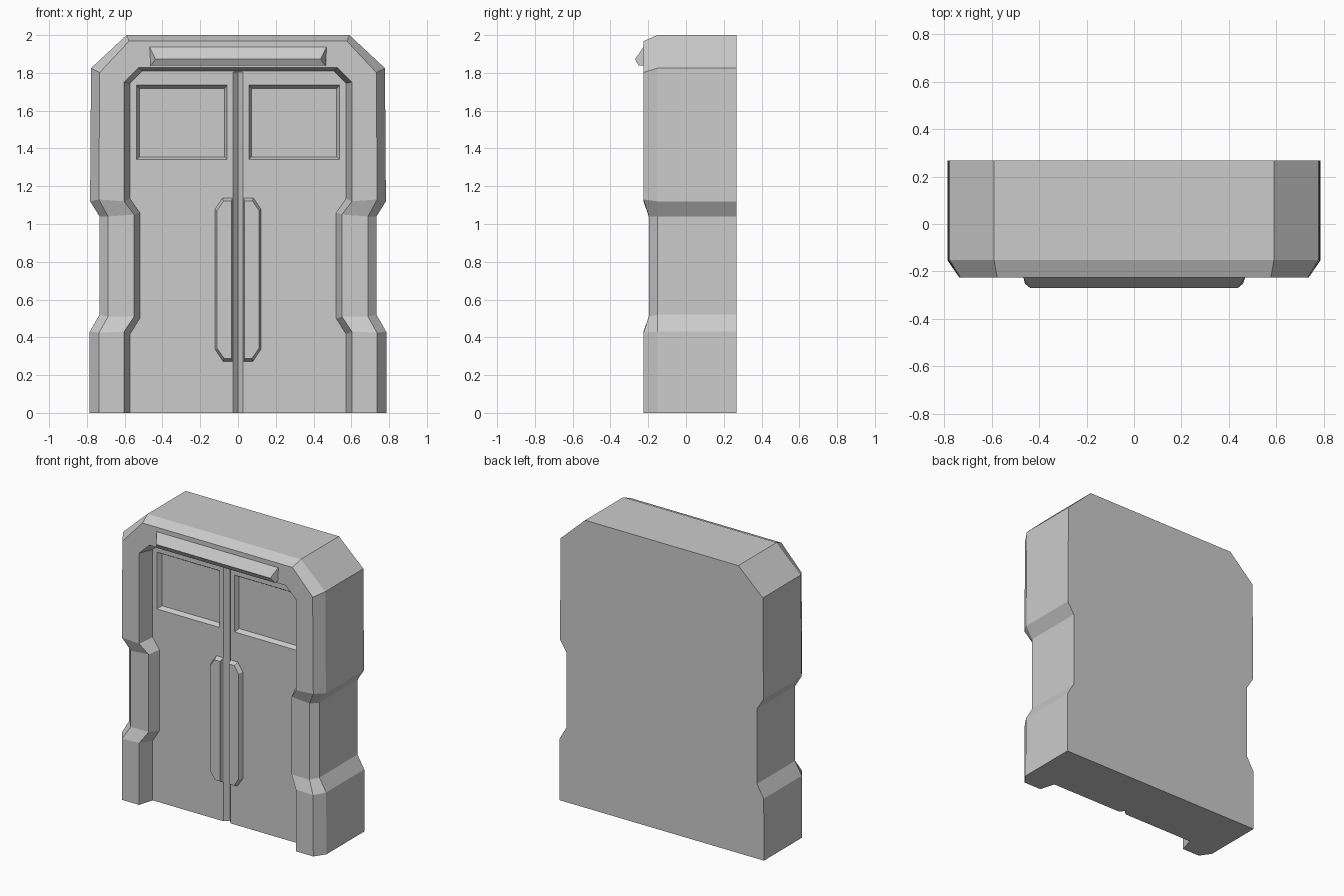
import bpy, bmesh

if "Cube" in bpy.data.objects:
    bpy.data.objects.remove(bpy.data.objects["Cube"])


def loft(name, rings, closed=True):
    """Skin matching rings of points; cap the ends (and the base of open rings)."""
    bm = bmesh.new()
    vr = [[bm.verts.new(p) for p in r] for r in rings]
    n = len(vr[0])
    for a, b in zip(vr, vr[1:]):
        for i in range(n if closed else n - 1):
            j = (i + 1) % n
            bm.faces.new((a[i], a[j], b[j], b[i]))
    bm.faces.new(vr[0])
    bm.faces.new(vr[-1])
    if not closed:
        bm.faces.new([r[0] for r in vr] + [r[-1] for r in reversed(vr)])
    bmesh.ops.recalc_face_normals(bm, faces=bm.faces)
    me = bpy.data.meshes.new(name)
    bm.to_mesh(me)
    bm.free()
    ob = bpy.data.objects.new(name, me)
    bpy.context.collection.objects.link(ob)
    return ob


def arch(half, y, y_waist=None):
    """Mirror a half outline into an open arch; the waist may sit deeper."""
    if y_waist is None:
        y_waist = y
    pts = [(x, y_waist if i in (2, 3) else y, z) for i, (x, z) in enumerate(half)]
    return pts + [(-x, yy, z) for x, yy, z in reversed(pts)]


def cut(target, cutter):
    m = target.modifiers.new("cut", 'BOOLEAN')
    m.operation = 'DIFFERENCE'
    m.solver = 'EXACT'
    m.object = cutter
    bpy.context.view_layer.objects.active = target
    bpy.ops.object.modifier_apply(modifier=m.name)
    bpy.data.objects.remove(cutter)


DOOR = -0.12
FRONT = -0.225

# door frame with waisted posts, chamfered front and recessed door plane
outer = [(.787, 0), (.785, .43), (.733, .52), (.733, 1.04), (.783, 1.12), (.778, 1.825), (.59, 2)]
face = [(.737, 0), (.735, .425), (.688, .51), (.688, 1.04), (.737, 1.13), (.732, 1.802), (.577, 1.968)]
inner = [(.603, 0), (.603, .43), (.55, .51), (.55, 1.05), (.603, 1.12), (.603, 1.752), (.525, 1.828)]
deep = [(.573, 0), (.573, .415), (.52, .50), (.52, 1.06), (.573, 1.135), (.573, 1.745), (.508, 1.81)]
frame = loft("door_frame", [arch(outer, .267), arch(outer, -.152), arch(face, FRONT, -.197),
                            arch(inner, FRONT, -.197), arch(deep, DOOR)], closed=False)

# V groove between the two door leaves
cut(frame, loft("groove_cutter", [[(-.037, DOOR - .01, z), (.037, DOOR - .01, z), (0, DOOR + .03, z)]
                                  for z in (-.1, 1.806)]))

for s, side in ((-1, "left"), (1, "right")):
    # recessed window panel with sloped edges
    def rect(x0, x1, z0, z1, y):
        return [(s * x0, y, z0), (s * x1, y, z0), (s * x1, y, z1), (s * x0, y, z1)]
    cut(frame, loft("window_cutter", [rect(.052, .544, 1.335, 1.741, DOOR - .01),
                                      rect(.072, .522, 1.356, 1.717, DOOR + .03)]))
    # raised handle plate
    base = [(.028, .27), (.08, .27), (.123, .335), (.123, 1.08), (.083, 1.14), (.028, 1.14)]
    top = [(.034, .287), (.073, .287), (.11, .342), (.11, 1.073), (.076, 1.122), (.034, 1.122)]
    loft(side + "_handle_plate", [[(s * x, y, z) for x, z in p]
                                  for p, y in ((base, DOOR + .005), (top, DOOR - .03))])

# canopy strip above the doors, tapering to its ridge at both ends
canopy = [(.468, -.215, 1.937), (.468, FRONT, 1.937), (.437, -.27, 1.873),
          (.46, -.252, 1.84), (.468, -.215, 1.84)]
loft("canopy_strip", [[(s * x, y, z) for x, y, z in canopy] for s in (-1, 1)])
